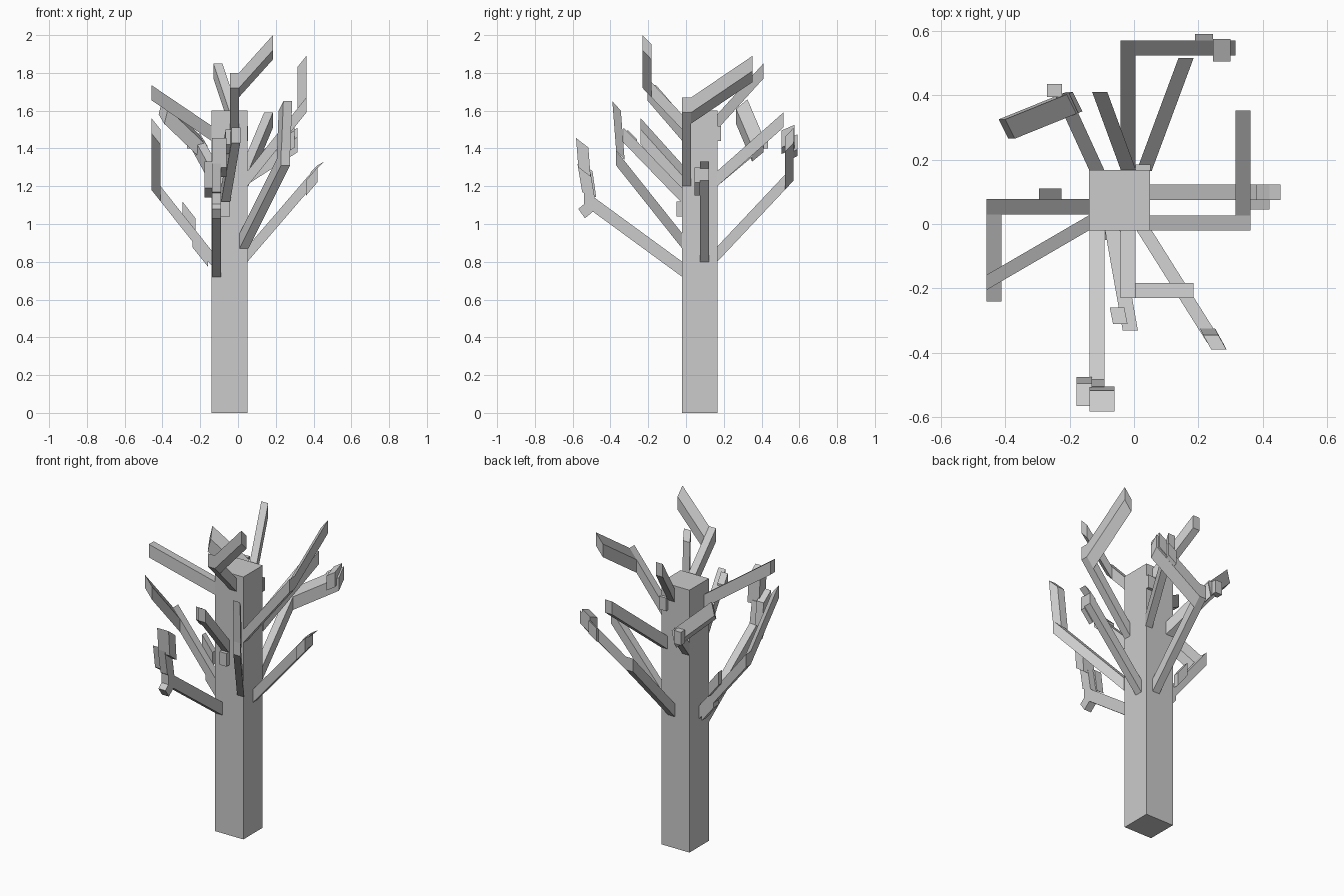
import bpy
import bmesh
from mathutils import Matrix, Vector

cube = bpy.data.objects.get("Cube")
if cube:
    bpy.data.objects.remove(cube, do_unlink=True)

bark = bpy.data.materials.new("grey_bark")
bark.use_nodes = True
bark.diffuse_color = (0.6, 0.6, 0.6, 1)
bark.node_tree.nodes["Principled BSDF"].inputs["Base Color"].default_value = bark.diffuse_color

WIDTH = 0.047
HEIGHT = 0.08
UP = Vector((0, 0, HEIGHT))
ACROSS_X = Vector((WIDTH, 0, 0))
ACROSS_Y = Vector((0, WIDTH, 0))


def block(name, corner, u, v, w):
    """Slanted box spanned by three edges from one corner."""
    corner, u, v, w = (Vector(p) for p in (corner, u, v, w))
    frame = Matrix((u, v, w)).transposed().to_4x4()
    frame.translation = corner + (u + v + w) / 2
    bm = bmesh.new()
    bmesh.ops.create_cube(bm, size=1, matrix=frame)
    bmesh.ops.recalc_face_normals(bm, faces=bm.faces)
    mesh = bpy.data.meshes.new(name)
    bm.to_mesh(mesh)
    bm.free()
    mesh.materials.append(bark)
    obj = bpy.data.objects.new(name, mesh)
    bpy.context.collection.objects.link(obj)
    return obj


def limb(name, start, run, across):
    """Branch with an upright end, swept from the trunk along run."""
    start, run = Vector(start), Vector(run)
    block(name, start, across, UP, run)
    return start, run, across


def fork(name, parent, run, far_side):
    """Second stretch, growing sideways out of the last part of a limb."""
    start, along, across = parent
    tail = along * (WIDTH / along.xy.length)
    corner = start + along - tail
    if far_side:
        corner = corner + across
    block(name, corner, tail, UP, run)


# Trunk
block("trunk", (-0.14, -0.02, 0), (0.19, 0, 0), (0, 0.187, 0), (0, 0, 1.6))

# Angled limbs with a sideways second stretch
right_upper = limb("right_upper_limb", (0.05, -0.02, 1.2), (0.312, 0, 0.39), ACROSS_Y)
fork("right_upper_fork", right_upper, (0, 0.325, 0.22), True)

crown = limb("crown_limb", (-0.042, -0.02, 1.5), (0, -0.21, 0.22), ACROSS_X)
fork("crown_fork", crown, (0.18, 0, 0.2), True)

left_lower = limb("left_lower_limb", (-0.14, 0.03, 0.78), (-0.318, 0, 0.4), ACROSS_Y)
fork("left_lower_fork", left_lower, (0, -0.27, 0.3), False)

back_lower = limb("back_lower_limb", (-0.042, 0.165, 0.8), (0, 0.405, 0.43), ACROSS_X)
fork("back_lower_fork", back_lower, (0.31, 0, 0.2), True)

# Straight limbs
limb("right_lower_limb", (0.05, 0.075, 0.8), (0.37, 0, 0.43), ACROSS_Y)
limb("left_upper_limb", (-0.14, -0.02, 1.44), (-0.318, -0.185, 0.215), ACROSS_Y)
limb("back_middle_limb", (0.008, 0.165, 1.2), (0.13, 0.35, 0.31), ACROSS_X)
limb("back_upper_limb", (-0.04, 0.165, 1.5), (-0.09, 0.245, 0.27), ACROSS_X)
limb("back_left_limb", (-0.138, 0.165, 1.2), (-0.11, 0.24, 0.2), ACROSS_X)
limb("front_middle_limb", (-0.09, -0.02, 1.11), (0.055, -0.31, 0.32), ACROSS_X)
limb("front_right_limb", (0.008, -0.02, 0.87), (0.22, -0.35, 0.44), ACROSS_X)
limb("front_lower_limb", (-0.138, -0.02, 0.72), (0, -0.52, 0.38), ACROSS_X)

# Rising ends of the front and back left limbs
block("front_right_rise", (0.205, -0.325, 1.34), ACROSS_X, (0.025, -0.045, 0.05), (0.01, -0.02, 0.26))
block("front_lower_rise", (-0.138, -0.48, 1.12), ACROSS_X, (0, -0.07, 0.05), (0, -0.025, 0.15))
block("front_lower_tip", (-0.138, -0.505, 1.25), (0.077, 0, 0), (0, -0.065, 0.05), (0, -0.012, 0.155))
block("back_left_rise", (-0.18, 0.35, 1.33), (-0.03, 0.06, 0.05), (0.02, 0, 0.08), (-0.21, -0.085, 0.2))

# Short stubs and knots
block("front_lower_stub", (-0.178, -0.475, 1.14), ACROSS_X, (0, -0.07, 0.05), (0, -0.02, 0.14))
block("front_lower_knot", (-0.138, -0.475, 1.08), ACROSS_X, (0, -0.035, 0.05), (0, -0.06, -0.05))
block("right_lower_stub", (0.36, 0.045, 1.15), (0.06, 0, 0.07), UP, (0, 0.03, 0))
block("right_lower_tip", (0.38, 0.075, 1.27), (0.04, 0, 0.04), ACROSS_Y, (0.035, 0, 0.02))
block("left_lower_stub", (-0.225, 0.075, 0.95), (-0.07, 0, 0.09), UP, (0, 0.035, 0))
block("left_lower_knot", (-0.16, 0.03, 0.775), (-0.08, 0, 0.1), UP, ACROSS_Y)
block("back_lower_tip", (0.245, 0.505, 1.37), (0.055, 0, 0.035), (0, 0.07, 0.03), (0, 0, 0.09))
block("back_lower_stub", (0.19, 0.57, 1.35), (0.055, 0, 0.035), UP, (0, 0.02, 0.01))
block("back_left_stub", (-0.27, 0.395, 1.4), ACROSS_X, UP, (0, 0.04, 0))
block("front_middle_stub", (-0.075, -0.26, 1.37), (0.045, 0, 0), (0.01, -0.05, 0.05), UP)
block("front_trunk_knot", (-0.09, -0.05, 1.04), ACROSS_X, (0, 0.03, 0), UP)
block("back_trunk_knot", (0.005, 0.165, 1.44), ACROSS_X, (0, 0.02, 0), UP)
